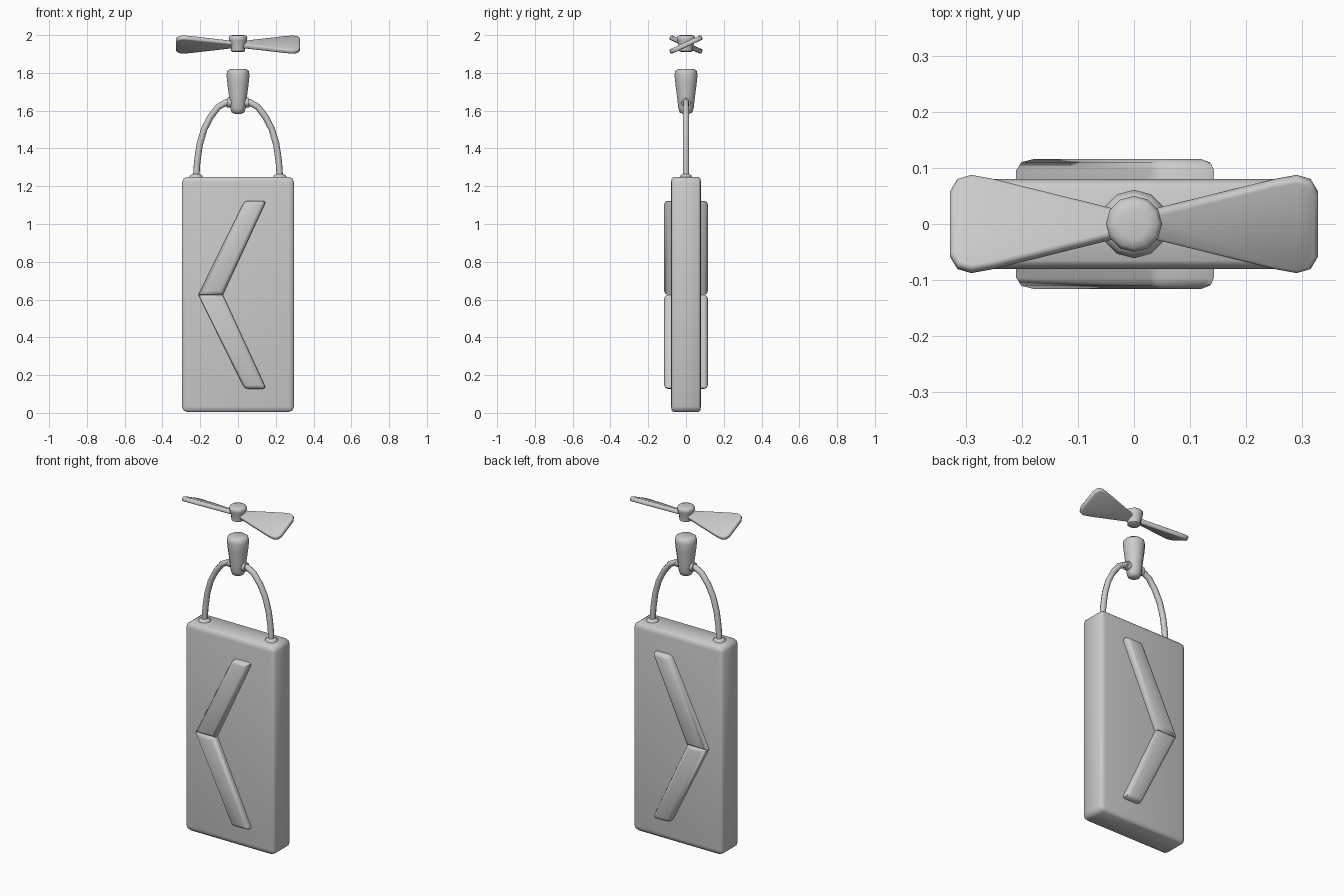
import bpy, bmesh, math
from mathutils import Matrix, Vector

cube = bpy.data.objects.get("Cube")
if cube:
    bpy.data.objects.remove(cube, do_unlink=True)

grey = bpy.data.materials.new("plain grey")
grey.use_nodes = True
COLOUR = (0.6, 0.6, 0.6, 1)
grey.diffuse_color = COLOUR
grey.node_tree.nodes["Principled BSDF"].inputs["Base Color"].default_value = COLOUR


def finish(bm, name, angle=50):
    """Turn a bmesh into a smooth shaded grey object."""
    bmesh.ops.recalc_face_normals(bm, faces=bm.faces)
    mesh = bpy.data.meshes.new(name)
    bm.to_mesh(mesh)
    bm.free()
    mesh.materials.append(grey)
    ob = bpy.data.objects.new(name, mesh)
    bpy.context.scene.collection.objects.link(ob)
    bpy.ops.object.select_all(action='DESELECT')
    ob.select_set(True)
    bpy.context.view_layer.objects.active = ob
    bpy.ops.object.shade_smooth_by_angle(angle=math.radians(angle))
    return ob


def prism(bm, outline, depth):
    """Extrude an (x, z) outline to y = -depth..depth."""
    f = bm.faces.new([bm.verts.new((x, -depth, z)) for x, z in outline])
    new = bmesh.ops.extrude_face_region(bm, geom=[f])["geom"]
    verts = [v for v in new if isinstance(v, bmesh.types.BMVert)]
    bmesh.ops.translate(bm, verts=verts, vec=(0, 2 * depth, 0))


def lathe(name, profile, sides, x=0):
    """Closed turned shape from (radius, z) pairs."""
    bm = bmesh.new()
    rings = [[bm.verts.new((x + r * math.cos(2 * math.pi * i / sides),
                            r * math.sin(2 * math.pi * i / sides), z))
              for i in range(sides)] for r, z in profile]
    for a, b in zip(rings, rings[1:]):
        for i in range(sides):
            j = (i + 1) % sides
            bm.faces.new((a[i], a[j], b[j], b[i]))
    bm.faces.new(rings[0])
    bm.faces.new(rings[-1])
    return finish(bm, name)


def tube(name, points, radius, sides=8):
    """Round tube along a path lying in the xz plane."""
    bm = bmesh.new()
    pts = [Vector((x, 0, z)) for x, z in points]
    rings = []
    for k, p in enumerate(pts):
        t = (pts[min(k + 1, len(pts) - 1)] - pts[max(k - 1, 0)]).normalized()
        n = Vector((t.z, 0, -t.x))
        rings.append([bm.verts.new(p + radius * (
            n * math.cos(2 * math.pi * i / sides)
            + Vector((0, 1, 0)) * math.sin(2 * math.pi * i / sides)))
            for i in range(sides)])
    for a, b in zip(rings, rings[1:]):
        for i in range(sides):
            j = (i + 1) % sides
            bm.faces.new((a[i], a[j], b[j], b[i]))
    bm.faces.new(rings[0])
    bm.faces.new(rings[-1])
    return finish(bm, name)


# Body: slab with bevels squeezed along y
bm = bmesh.new()
bmesh.ops.create_cube(bm, size=1, matrix=Matrix.Translation((0, 0, 0.627))
                      @ Matrix.Diagonal((0.594, 0.32, 1.246, 1)))
bmesh.ops.bevel(bm, geom=bm.edges[:], offset=0.03, segments=2, profile=0.5,
                affect='EDGES')
bmesh.ops.scale(bm, verts=bm.verts, vec=(1, 0.5, 1))
finish(bm, "body_slab")

# Chevron: two slanted bars passing through the slab, meeting at an elbow
ELBOW = 0.625
for name, s in (("chevron_upper_bar", 1), ("chevron_lower_bar", -1)):
    bm = bmesh.new()
    prism(bm, [(-0.21, ELBOW), (-0.08, ELBOW),
               (0.15, ELBOW + s * 0.498), (0.035, ELBOW + s * 0.498)], 0.116)
    edges = [e for e in bm.edges
             if not all(abs(v.co.z - ELBOW) < 1e-4 for v in e.verts)
             or abs(e.verts[0].co.y - e.verts[1].co.y) < 1e-4]
    bmesh.ops.bevel(bm, geom=edges, offset=0.02, segments=2, profile=0.5,
                    affect='EDGES')
    finish(bm, name)

# Handle: cords, foot collars and the collars on the holder
ARC = [(0.222, 1.24), (0.216, 1.33), (0.203, 1.42), (0.18, 1.50),
       (0.147, 1.565), (0.105, 1.62), (0.06, 1.645), (0.02, 1.65)]
for side, s in (("left", 1), ("right", -1)):
    tube(side + "_cord", [(s * x, z) for x, z in ARC], 0.017)
    lathe(side + "_cord_foot", [(0.036, 1.24), (0.034, 1.255), (0.02, 1.264)],
          10, s * 0.222)
    tube(side + "_holder_collar", [(s * 0.02, 1.642), (s * 0.048, 1.643),
                                   (s * 0.058, 1.644)], 0.026)

# Holder: tapered bulb above the cords
lathe("cord_holder", [(0.018, 1.583), (0.034, 1.592), (0.041, 1.615),
                      (0.047, 1.67), (0.056, 1.74), (0.061, 1.79),
                      (0.057, 1.81), (0.044, 1.82)], 12)

# Propeller hub
lathe("propeller_hub", [(0.026, 1.91), (0.036, 1.916), (0.038, 1.94),
                        (0.047, 1.972), (0.050, 1.987), (0.043, 1.997),
                        (0.028, 2.0)], 12)

# Propeller blades: rounded fans pitched in opposite directions
HALF = [(0.03, 0.026), (0.25, 0.086), (0.29, 0.094), (0.315, 0.086),
        (0.328, 0.062)]
for side, turn in (("left", 0), ("right", math.pi)):
    bm = bmesh.new()
    prism(bm, HALF + [(x, -w) for x, w in reversed(HALF)], 0.013)
    rim = [e for e in bm.edges
           if abs(e.verts[0].co.y - e.verts[1].co.y) < 1e-4]
    bmesh.ops.bevel(bm, geom=rim, offset=0.008, segments=2, profile=0.5,
                    affect='EDGES')
    # Lay flat, pitch with the front edge low, then turn to its side
    bm.transform(Matrix.Translation((0, 0, 1.95)) @ Matrix.Rotation(turn, 4, 'Z')
                 @ Matrix.Rotation(math.radians(25), 4, 'X')
                 @ Matrix.Rotation(math.radians(90), 4, 'X'))
    finish(bm, side + "_blade")
